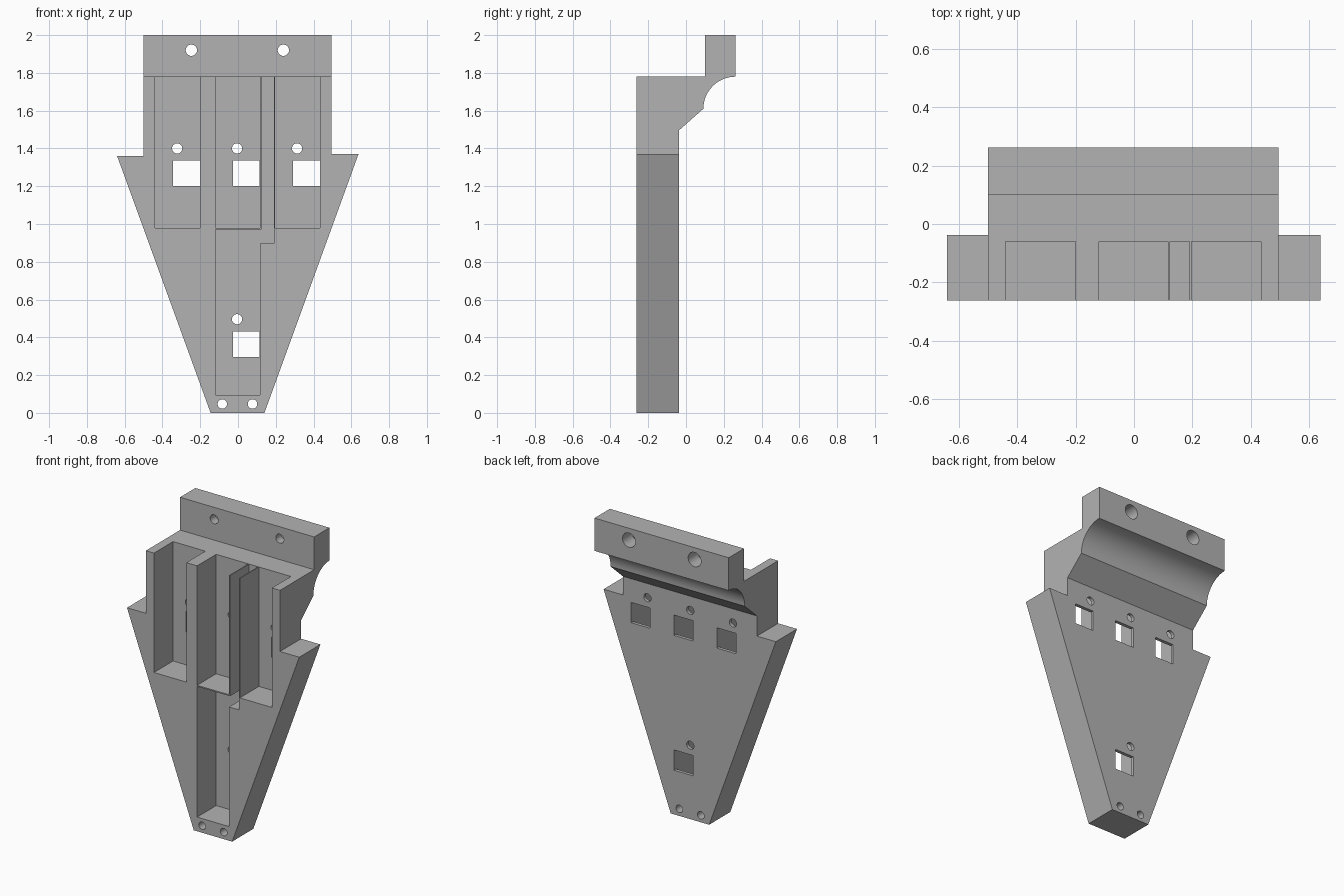
import bpy
import bmesh
from math import cos, sin, pi, radians
from mathutils import Vector

cube = bpy.data.objects.get("Cube")
if cube:
    bpy.data.objects.remove(cube, do_unlink=True)

grey = bpy.data.materials.new("matte_grey")
grey.use_nodes = True
grey.diffuse_color = (0.45, 0.45, 0.45, 1)
grey.node_tree.nodes["Principled BSDF"].inputs["Base Color"].default_value = (0.45, 0.45, 0.45, 1)


def prism(name, points, direction):
    """Extrude a closed 3D outline along a direction."""
    bm = bmesh.new()
    face = bm.faces.new([bm.verts.new(p) for p in points])
    ext = bmesh.ops.extrude_face_region(bm, geom=[face])
    moved = [v for v in ext["geom"] if isinstance(v, bmesh.types.BMVert)]
    bmesh.ops.translate(bm, verts=moved, vec=Vector(direction))
    bmesh.ops.recalc_face_normals(bm, faces=bm.faces)
    mesh = bpy.data.meshes.new(name)
    bm.to_mesh(mesh)
    bm.free()
    mesh.materials.append(grey)
    obj = bpy.data.objects.new(name, mesh)
    bpy.context.collection.objects.link(obj)
    return obj


def front_prism(name, outline, y0, y1):
    return prism(name, [(x, y0, z) for x, z in outline], (0, y1 - y0, 0))


def combine(target, tool, operation):
    """Apply a boolean and discard the tool."""
    tool.hide_render = True
    mod = target.modifiers.new("shape", "BOOLEAN")
    mod.operation, mod.object, mod.solver = operation, tool, "EXACT"
    bpy.context.view_layer.objects.active = target
    bpy.ops.object.modifier_apply(modifier=mod.name)
    bpy.data.objects.remove(tool, do_unlink=True)


def cut(outline, y0, y1):
    combine(body, front_prism("cutter", outline, y0, y1), "DIFFERENCE")


def rect(x0, x1, z0, z1):
    return [(x0, z0), (x1, z0), (x1, z1), (x0, z1)]


def circle(x, z, r, n=32):
    return [(x + r * cos(2 * pi * i / n), z + r * sin(2 * pi * i / n)) for i in range(n)]


FRONT, BACK, FLOOR = -0.262, 0.262, -0.06

# Side profile with the concave curve under the mounting rail
arc = [(BACK - 0.17 * sin(a), 1.61 + 0.17 * cos(a)) for a in (pi / 2 * i / 16 for i in range(17))]
side = [(FRONT, -0.1), (FRONT, 1.78), (0.1, 1.78), (0.1, 2.0), (BACK, 2.0)]
side += arc + [(-0.038, 1.495), (-0.038, -0.1)]
body = prism("mounting_bracket", [(-0.8, y, z) for y, z in side], (1.6, 0, 0))

# Tapered front silhouette with shoulders
silhouette = [(-0.145, 0), (0.14, 0), (0.638, 1.37), (0.495, 1.37),
              (0.495, 2.1), (-0.5, 2.1), (-0.5, 1.36), (-0.64, 1.36)]
combine(body, front_prism("silhouette", silhouette, -0.5, 0.5), "INTERSECT")

# Three upper pockets, open at the top
for x0, x1 in ((-0.44, -0.2), (-0.12, 0.117), (0.197, 0.435)):
    cut(rect(x0, x1, 0.979, 1.9), -0.4, FLOOR)

# Lower pocket joined to the narrow cable channel
cut([(-0.12, 0.095), (0.117, 0.095), (0.117, 0.897), (0.19, 0.897),
     (0.19, 1.9), (0.124, 1.9), (0.124, 0.971), (-0.12, 0.971)], -0.4, FLOOR)

# Square windows, each with a small round hole above
for x, z in ((-0.202, 1.2), (0.115, 1.2), (0.433, 1.2), (0.115, 0.296)):
    cut(rect(x - 0.141, x, z, z + 0.136), -0.15, 0.03)
    cut(circle(x - 0.12, z + 0.2, 0.027), -0.15, 0.03)

# Screw holes at the tip
for x in (-0.083, 0.077):
    cut(circle(x, 0.047, 0.025), -0.4, 0.1)

# Counterbored screw holes in the top rail
for x in (-0.247, 0.24):
    cut(circle(x, 1.92, 0.03), 0.0, 0.4)
    cut(circle(x, 1.92, 0.048), 0.16, 0.4)

# Smooth the curved surfaces only
bpy.ops.object.select_all(action="DESELECT")
body.select_set(True)
bpy.context.view_layer.objects.active = body
bpy.ops.object.shade_smooth_by_angle(angle=radians(25))
